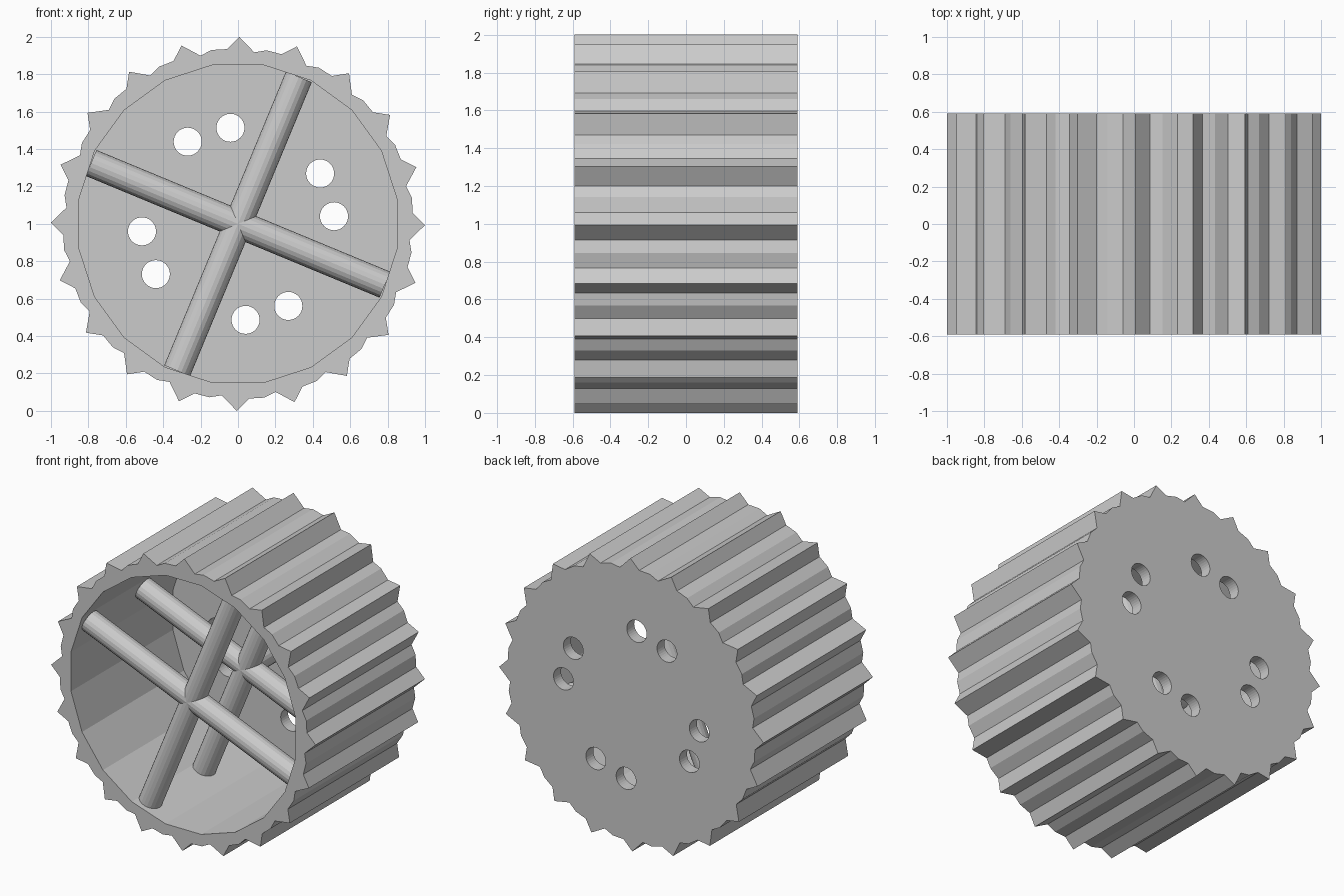
import bpy
import bmesh
from math import cos, sin, radians
from mathutils import Matrix, Vector

if "Cube" in bpy.data.objects:
    bpy.data.objects.remove(bpy.data.objects["Cube"], do_unlink=True)

DEPTH = 0.59        # half depth of the drum
PLATE = 0.08        # thickness of the back plate
TEETH = 20
STEP = 360 / TEETH
TURN = -0.4         # slight turn of the whole tooth ring

grey = bpy.data.materials.new("plain grey")
grey.use_nodes = True
grey.diffuse_color = (0.6, 0.6, 0.6, 1)
grey.node_tree.nodes["Principled BSDF"].inputs["Base Color"].default_value = grey.diffuse_color


def polar(radius, angle):
    a = radians(angle)
    return radius * cos(a), 1 + radius * sin(a)


def add_object(name, bm):
    bmesh.ops.recalc_face_normals(bm, faces=bm.faces)
    mesh = bpy.data.meshes.new(name)
    bm.to_mesh(mesh)
    bm.free()
    mesh.materials.append(grey)
    obj = bpy.data.objects.new(name, mesh)
    bpy.context.collection.objects.link(obj)
    return obj


def add_prism(bm, outline, y0, y1):
    """Extrude an x-z outline from y0 to y1."""
    face = bm.faces.new([bm.verts.new((x, y0, z)) for x, z in outline])
    ext = bmesh.ops.extrude_face_region(bm, geom=[face], use_keep_orig=True)
    verts = [v for v in ext["geom"] if isinstance(v, bmesh.types.BMVert)]
    bmesh.ops.translate(bm, verts=verts, vec=(0, y1 - y0, 0))


def rod(bm, start, end, radius, sides=20):
    start, end = Vector(start), Vector(end)
    axis = end - start
    turn = Vector((0, 0, 1)).rotation_difference(axis).to_matrix().to_4x4()
    bmesh.ops.create_cone(bm, cap_ends=True, segments=sides, radius1=radius,
                          radius2=radius, depth=axis.length,
                          matrix=Matrix.Translation((start + end) / 2) @ turn)


# Toothed drum outline: pointed tooth, then a faceted valley
outline = []
for i in range(TEETH):
    a = i * STEP + TURN
    outline += [polar(0.921, a - 5), polar(1, a), polar(0.936, a + 4), polar(0.94, a + STEP / 2)]
bm = bmesh.new()
add_prism(bm, outline, -DEPTH, DEPTH)
drum = add_object("toothed_drum", bm)

# Cavity open to the front
bm = bmesh.new()
add_prism(bm, [polar(0.86, (i + 0.5) * STEP) for i in range(TEETH)], -DEPTH - 0.2, DEPTH - PLATE)
cavity = add_object("cavity_cutter", bm)

# Four pairs of round holes through the back plate
bm = bmesh.new()
for quarter in range(4):
    for a in (4.5, 31.5):
        x, z = polar(0.515, a + 90 * quarter)
        rod(bm, (x, DEPTH - 0.2, z), (x, DEPTH + 0.2, z), 0.075, 32)
holes = add_object("hole_cutter", bm)

# Apply the cuts and remove the cutters
for cutter in (cavity, holes):
    cutter.hide_render = True
    mod = drum.modifiers.new("cut", "BOOLEAN")
    mod.operation = "DIFFERENCE"
    mod.solver = "EXACT"
    mod.object = cutter
bpy.context.view_layer.update()
cut_mesh = bpy.data.meshes.new_from_object(drum.evaluated_get(bpy.context.evaluated_depsgraph_get()))
drum.modifiers.clear()
drum.data = cut_mesh
for cutter in (cavity, holes):
    bpy.data.objects.remove(cutter, do_unlink=True)

# Two crossed pairs of round spokes
for name, y in (("front_spokes", -0.48), ("middle_spokes", 0.1)):
    bm = bmesh.new()
    for a in (67.5, 157.5):
        (x0, z0), (x1, z1) = polar(0.85, a), polar(0.85, a + 180)
        rod(bm, (x0, y, z0), (x1, y, z1), 0.075)
    add_object(name, bm)

# Short axle joining the middle spokes to the back plate
bm = bmesh.new()
rod(bm, (0, 0.1, 1), (0, DEPTH - PLATE / 2, 1), 0.07)
add_object("axle", bm)
